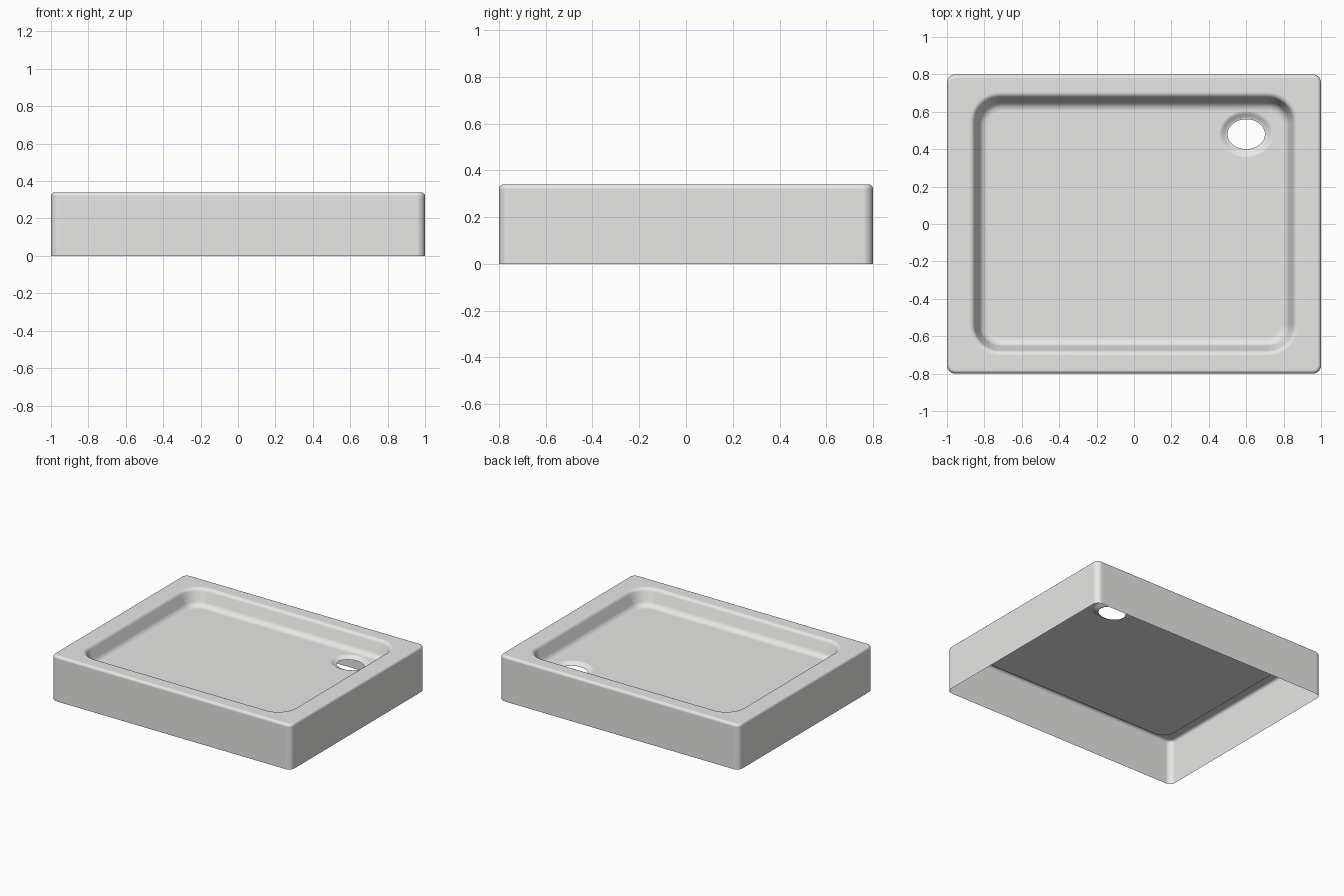
import bpy
import bmesh
from math import sin, cos, pi, radians

cube = bpy.data.objects.get("Cube")
if cube:
    bpy.data.objects.remove(cube, do_unlink=True)

HEIGHT, FLOOR, DRAIN_Z = 0.34, 0.22, 0.20
CORNER_STEPS = 10

enamel = bpy.data.materials.new("white_enamel")
enamel.use_nodes = True
colour = (0.8, 0.8, 0.79, 1)
enamel.diffuse_color = colour
enamel.node_tree.nodes["Principled BSDF"].inputs["Base Color"].default_value = colour

bm = bmesh.new()


def rounded_ring(hx, hy, r, z):
    """Ring of vertices along a rounded rectangle."""
    ring = []
    for q, (sx, sy) in enumerate([(1, 1), (-1, 1), (-1, -1), (1, -1)]):
        for i in range(CORNER_STEPS + 1):
            a = (q + i / CORNER_STEPS) * pi / 2
            ring.append(bm.verts.new((sx * (hx - r) + r * cos(a),
                                      sy * (hy - r) + r * sin(a), z)))
    return ring


def oval_ring(rx, ry, z, n=48):
    """Ring of vertices around the drain."""
    return [bm.verts.new((0.6 + rx * cos(2 * pi * i / n),
                          0.48 + ry * sin(2 * pi * i / n), z)) for i in range(n)]


def loft(rings):
    for a, b in zip(rings, rings[1:]):
        for i in range(len(a)):
            j = (i + 1) % len(a)
            bm.faces.new((a[i], a[j], b[j], b[i]))


def loop_edges(ring):
    return [bm.edges.get((ring[i - 1], ring[i])) for i in range(len(ring))]


# Outer skirt with a rounded top edge
EDGE = 0.02
rings = [rounded_ring(1, 0.8, 0.045, 0)]
for i in range(6):
    a = i / 5 * pi / 2
    inset = EDGE * (1 - cos(a))
    rings.append(rounded_ring(1 - inset, 0.8 - inset, 0.045 - inset,
                              HEIGHT - EDGE + EDGE * sin(a)))

# Basin wall: convex lip, steep slope, concave foot
LIP, FOOT, SLOPE = 0.03, 0.05, radians(70)
profile = []
for i in range(7):
    a = SLOPE * i / 6
    profile.append((LIP * sin(a), HEIGHT - LIP * (1 - cos(a))))
for i in range(7):
    a = SLOPE * (1 - i / 6)
    profile.append((0.1 - FOOT * sin(a), FLOOR + FOOT * (1 - cos(a))))
for inset, z in profile:
    rings.append(rounded_ring(0.88 - inset, 0.705 - inset, 0.165 - inset, z))
loft(rings)

# Dished drain opening
DISH = 0.045
drain = []
for i in range(9):
    t = i / 8
    z = FLOOR - (FLOOR - DRAIN_Z) * t * t * (3 - 2 * t)
    drain.append(oval_ring(0.1 + DISH * (1 - t), 0.08 + DISH * (1 - t), z))
loft(drain)

# Flat floor between the basin foot and the drain
bmesh.ops.triangle_fill(bm, use_beauty=True, normal=(0, 0, 1),
                        edges=loop_edges(rings[-1]) + loop_edges(drain[0]))
bmesh.ops.recalc_face_normals(bm, faces=bm.faces)
if sum(f.normal.z * f.calc_area() for f in bm.faces) < 0:
    bmesh.ops.reverse_faces(bm, faces=bm.faces)
for f in bm.faces:
    f.smooth = True

mesh = bpy.data.meshes.new("shower_tray")
bm.to_mesh(mesh)
bm.free()
mesh.materials.append(enamel)
tray = bpy.data.objects.new("shower_tray", mesh)
bpy.context.collection.objects.link(tray)

# Keep the broad panels flat in shading
weighted = tray.modifiers.new("weighted_normals", 'WEIGHTED_NORMAL')
weighted.weight = 100
weighted.keep_sharp = True
